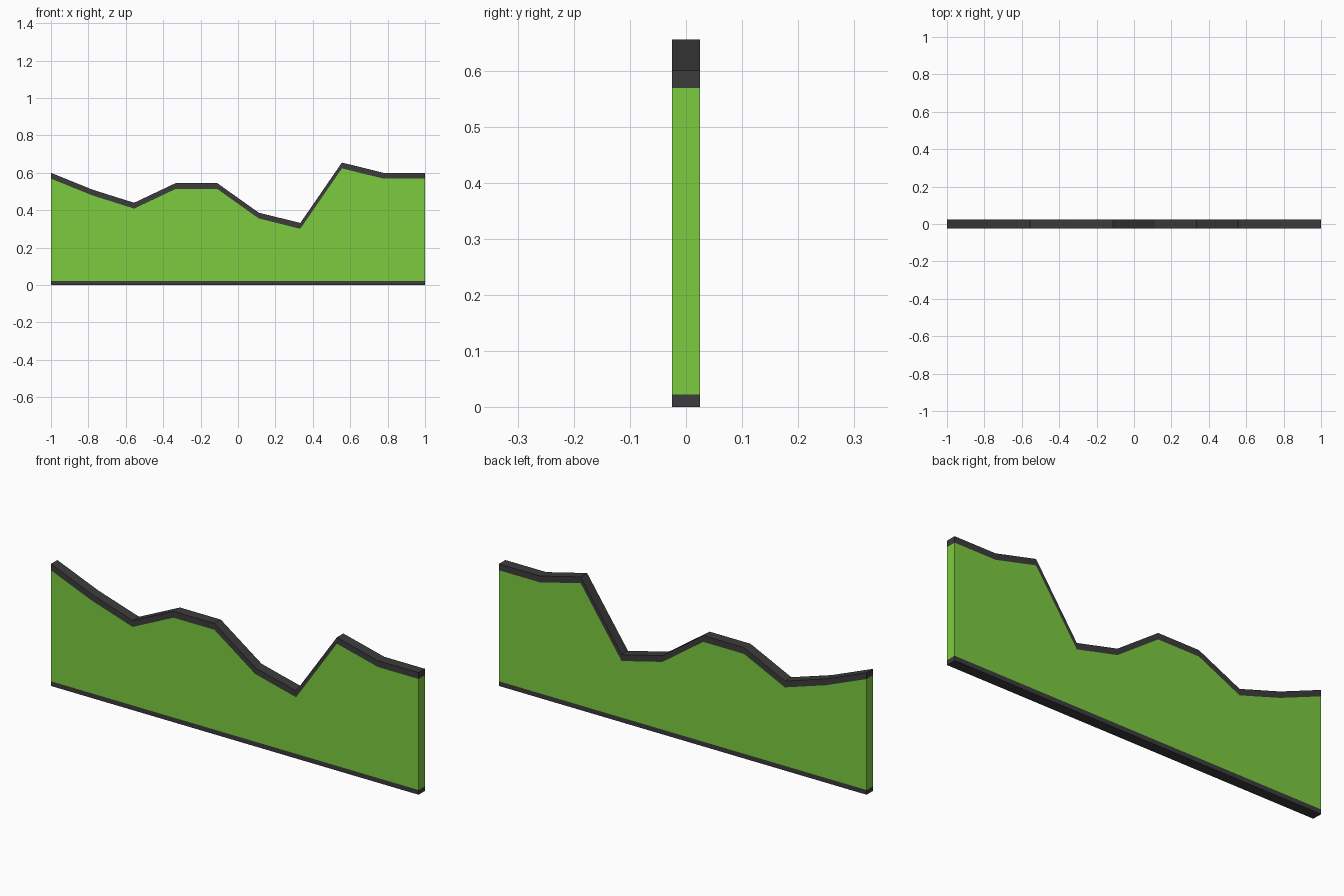
import bpy, bmesh

if "Cube" in bpy.data.objects:
    bpy.data.objects.remove(bpy.data.objects["Cube"])

HALF_DEPTH = 0.025
BASE_TOP = 0.023
CAP = 0.031
heights = [0.6, 0.51, 0.44, 0.545, 0.545, 0.387, 0.332, 0.655, 0.6, 0.6]
ridge = [(-1 + 2 * i / 9, z) for i, z in enumerate(heights)]


def material(name, color):
    mat = bpy.data.materials.new(name)
    mat.diffuse_color = (*color, 1)
    mat.use_nodes = True
    mat.node_tree.nodes["Principled BSDF"].inputs["Base Color"].default_value = mat.diffuse_color
    return mat


def band(name, lower, upper, mat):
    """Solid strip between two x-z lines, extruded through the depth."""
    bm = bmesh.new()
    outline = lower + upper[::-1]
    face = bm.faces.new([bm.verts.new((x, -HALF_DEPTH, z)) for x, z in outline])
    ext = bmesh.ops.extrude_face_region(bm, geom=[face], use_keep_orig=True)
    verts = [g for g in ext["geom"] if isinstance(g, bmesh.types.BMVert)]
    bmesh.ops.translate(bm, verts=verts, vec=(0, 2 * HALF_DEPTH, 0))
    bmesh.ops.recalc_face_normals(bm, faces=bm.faces)
    mesh = bpy.data.meshes.new(name)
    bm.to_mesh(mesh)
    bm.free()
    mesh.materials.append(mat)
    obj = bpy.data.objects.new(name, mesh)
    bpy.context.collection.objects.link(obj)
    return obj


def level(z):
    return [(-1, z), (1, z)]


green = material("green", (0.2, 0.6, 0.05))
dark = material("dark_grey", (0.045, 0.045, 0.045))
under_cap = [(x, z - CAP) for x, z in ridge]

# Dark strip along the ground
band("base_strip", level(0), level(BASE_TOP), dark)
# Green panel with the jagged top
band("panel", level(BASE_TOP), under_cap, green)
# Dark trim following the jagged top
band("top_trim", under_cap, ridge, dark)
